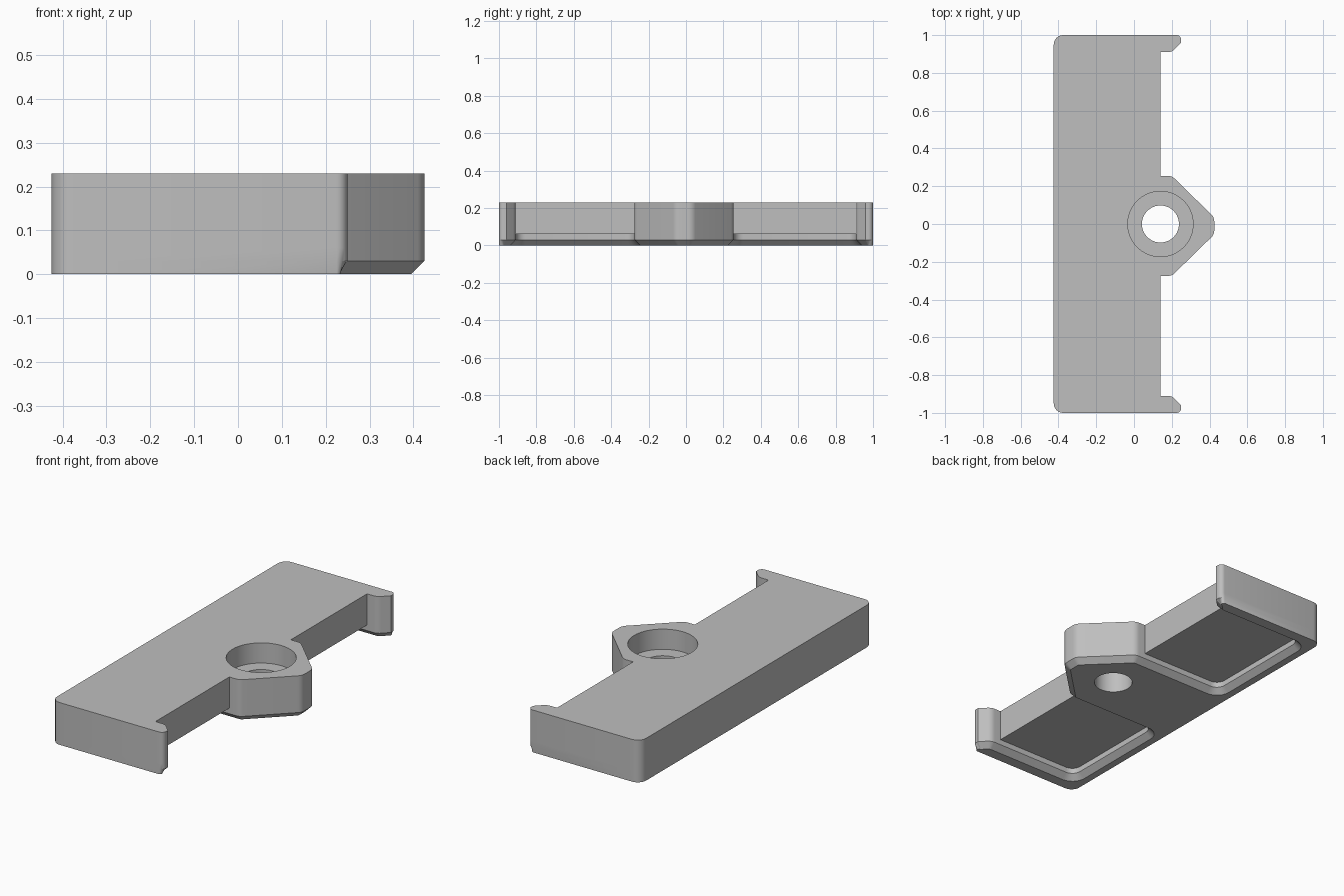
import bpy, bmesh, math
from mathutils import Vector

if "Cube" in bpy.data.objects:
    bpy.data.objects.remove(bpy.data.objects["Cube"], do_unlink=True)

Z_CHAMFER, Z_POCKET, Z_TOP = 0.03, 0.06, 0.23
CHAMFER = 0.03

grey = bpy.data.materials.new("plain grey")
grey.use_nodes = True
COLOUR = (0.52, 0.52, 0.52, 1)
grey.diffuse_color = COLOUR
grey.node_tree.nodes["Principled BSDF"].inputs["Base Color"].default_value = COLOUR


def fillet(prev, cur, nxt, r, steps=6):
    """Points of a rounded corner at cur."""
    if r == 0:
        return [cur]
    a, b = (prev - cur).normalized(), (nxt - cur).normalized()
    half = a.angle(b) / 2
    centre = cur + (a + b).normalized() * (r / math.sin(half))
    p, q = cur + a * (r / math.tan(half)) - centre, cur + b * (r / math.tan(half)) - centre
    ang = p.angle(q)
    return [centre + (p * math.sin(ang * (1 - i / steps)) + q * math.sin(ang * i / steps)) / math.sin(ang)
            for i in range(steps + 1)]


# Corners from front to back: x, y, radius, kind
# kinds: b = square bottom edge, t = hook tip, c = chamfered, p = pocket wall
front_half = [
    (-0.425, -1.0, 0.05, "b"), (0.25, -1.0, 0.025, "t"), (0.25, -0.96, 0, "c"),
    (0.2, -0.91, 0.05, "c"), (0.14, -0.91, 0, "c"),
    (-0.355, -0.91, 0.05, "p"), (-0.355, -0.265, 0.05, "p"),
    (0.14, -0.265, 0, "c"), (0.2, -0.265, 0.05, "c"), (0.425, -0.045, 0.05, "c")]
SHIFT = -0.01   # the centre tab sits slightly forward
back_half = [(x, -y, r, k) for x, y, r, k in reversed(front_half)]
corners = [(x, y + (SHIFT if abs(y) < 0.5 else 0), r, k) for x, y, r, k in front_half + back_half]

# Rounded outline with the chamfer width at each point
outline = []
n = len(corners)
vecs = [Vector(c[:2]) for c in corners]
for i, (x, y, r, kind) in enumerate(corners):
    pts = fillet(vecs[i - 1], vecs[i], vecs[(i + 1) % n], r)
    for j, p in enumerate(pts):
        width = 0 if kind == "b" else CHAMFER
        if kind == "t":   # chamfer fades out around the hook tip
            f = j / (len(pts) - 1)
            width *= f if y < 0 else 1 - f
        outline.append((p, width, kind))

count = len(outline)


def inset(i):
    """Outline point moved inwards by its chamfer width."""
    p, width, _ = outline[i]
    d1 = (p - outline[i - 1][0]).normalized()
    d2 = (outline[(i + 1) % count][0] - p).normalized()
    n1, n2 = Vector((-d1.y, d1.x)), Vector((-d2.y, d2.x))
    return p + (n1 + n2) * (width / (1 + n1.dot(n2)))


# Plate: stacked rings, with the pockets open only below the slab
bm = bmesh.new()


def ring(points, z):
    return [bm.verts.new((p.x, p.y, z)) for p in points]


plain = [o[0] for o in outline]
r0 = ring([inset(i) for i in range(count)], 0)
r1 = ring(plain, Z_CHAMFER)
r2 = ring(plain, Z_POCKET)
upper = [i for i in range(count) if outline[i][2] != "p"]
top = dict(zip(upper, ring([plain[i] for i in upper], Z_TOP)))
bm.faces.new(list(reversed(r0)))
for low, high in ((r0, r1), (r1, r2)):
    for i in range(count):
        j = (i + 1) % count
        bm.faces.new((low[i], low[j], high[j], high[i]))
for a, b in zip(upper, upper[1:] + upper[:1]):
    bm.faces.new((r2[a], r2[b], top[b], top[a]))
    if b - a > 1:   # pocket ceiling
        bm.faces.new(list(reversed(r2[a:b + 1])))
bm.faces.new([top[i] for i in upper])
bmesh.ops.recalc_face_normals(bm, faces=bm.faces)
mesh = bpy.data.meshes.new("mounting_plate")
bm.to_mesh(mesh)
bm.free()
plate = bpy.data.objects.new("mounting_plate", mesh)
bpy.context.collection.objects.link(plate)
mesh.materials.append(grey)

# Counterbored screw hole
for radius, floor in ((0.098, -0.1), (0.173, 0.12)):
    bpy.ops.mesh.primitive_cylinder_add(vertices=64, radius=radius, depth=0.4 - floor,
                                        location=(0.14, 0, (0.4 + floor) / 2))
    cutter = bpy.context.object
    cutter.name = "hole_cutter"
    cutter.hide_render = True
    cutter.data.materials.append(grey)
    mod = plate.modifiers.new("hole", "BOOLEAN")
    mod.operation, mod.solver, mod.object = "DIFFERENCE", "EXACT", cutter
    bpy.context.view_layer.objects.active = plate
    bpy.ops.object.modifier_apply(modifier=mod.name)
    bpy.data.objects.remove(cutter, do_unlink=True)

bpy.ops.object.select_all(action="DESELECT")
plate.select_set(True)
bpy.context.view_layer.objects.active = plate
bpy.ops.object.shade_smooth_by_angle(angle=math.radians(30))
